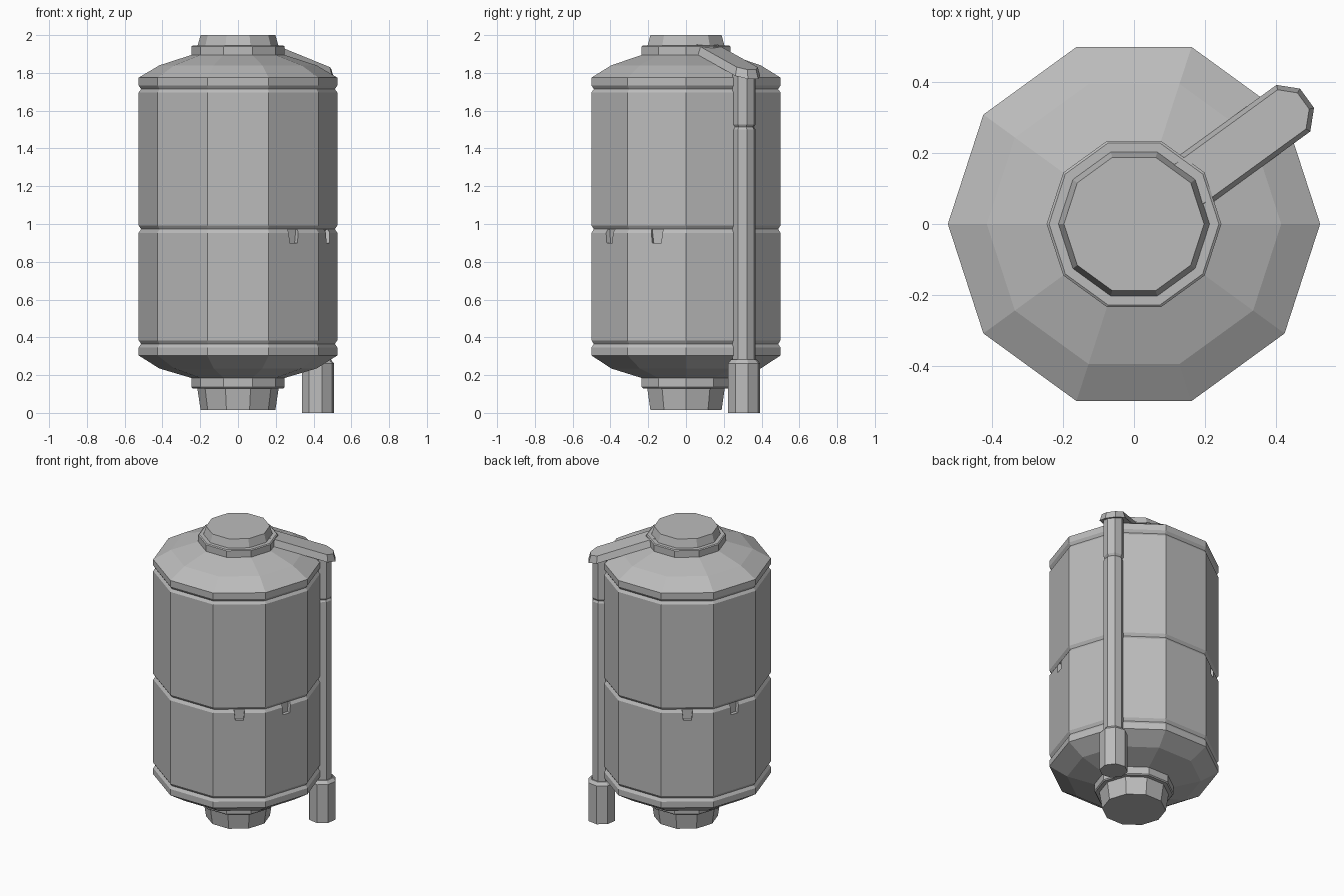
import bpy, bmesh, math
from mathutils import Matrix, Vector

if "Cube" in bpy.data.objects:
    bpy.data.objects.remove(bpy.data.objects["Cube"], do_unlink=True)

grey = bpy.data.materials.new("plain_grey")
grey.use_nodes = True
grey.diffuse_color = (0.5, 0.5, 0.5, 1)
grey.node_tree.nodes["Principled BSDF"].inputs["Base Color"].default_value = (0.5, 0.5, 0.5, 1)

R = 0.526                          # tank radius at its corners
PIPE_DIR = math.radians(36)        # side on which the drain pipe stands
PIPE_R = 0.523


def finish(name, bm):
    bmesh.ops.recalc_face_normals(bm, faces=bm.faces)
    mesh = bpy.data.meshes.new(name)
    bm.to_mesh(mesh)
    bm.free()
    mesh.materials.append(grey)
    obj = bpy.data.objects.new(name, mesh)
    bpy.context.collection.objects.link(obj)
    return obj


def lathe(name, profile, sides, turn=0.0, centre=(0, 0)):
    """Closed faceted body from (radius, height) rings."""
    bm = bmesh.new()
    rings = []
    for r, z in profile:
        angles = [turn + math.tau * i / sides for i in range(sides)]
        rings.append([bm.verts.new((centre[0] + r * math.cos(a),
                                    centre[1] + r * math.sin(a), z)) for a in angles])
    for low, high in zip(rings, rings[1:]):
        for i in range(sides):
            j = (i + 1) % sides
            bm.faces.new((low[i], low[j], high[j], high[i]))
    bm.faces.new(rings[0])
    bm.faces.new(rings[-1])
    return finish(name, bm)


def prism(name, outline_a, outline_b, matrix):
    """Solid between two matching outlines."""
    bm = bmesh.new()
    a = [bm.verts.new(p) for p in outline_a]
    b = [bm.verts.new(p) for p in outline_b]
    bm.faces.new(a)
    bm.faces.new(b)
    for i in range(len(a)):
        j = (i + 1) % len(a)
        bm.faces.new((a[i], a[j], b[j], b[i]))
    bm.transform(matrix)
    return finish(name, bm)


# Main tank: domed ends, end bands and three V grooves
G = 0.513
tank = lathe("tank_body", [
    (0.24, 0.183), (0.416, 0.235), (R, 0.304), (R, 0.346), (G, 0.365), (R, 0.384),
    (R, 0.953), (G, 0.973), (R, 0.992),
    (R, 1.696), (G, 1.714), (R, 1.733), (R, 1.775), (0.416, 1.84), (0.24, 1.897)], 10)

# Necks and collars at both ends
lathe("bottom_spout", [(0.198, 0.015), (0.216, 0.135)], 10)
lathe("bottom_collar", [(0.24, 0.13), (0.247, 0.137), (0.247, 0.185)], 10)
lathe("top_collar", [(0.247, 1.895), (0.247, 1.94), (0.24, 1.945)], 10)
lathe("top_cap", [(0.215, 1.94), (0.198, 2.0)], 10)

# Tapered notches below the middle groove, on two pairs of opposite faces
flat = R * math.cos(math.pi / 10)
for n, degrees in enumerate((-54, -18, 126, 162)):
    def section(x):
        return [(x, -0.025, 0.9), (x, 0.025, 0.9), (x, 0.033, 0.972), (x, -0.033, 0.972)]
    cutter = prism("notch_cutter_%d" % n, section(flat - 0.025), section(flat + 0.03),
                   Matrix.Rotation(math.radians(degrees), 4, "Z"))
    cutter.hide_render = True
    cutter.hide_set(True)
    cut = tank.modifiers.new("notch", "BOOLEAN")
    cut.operation = "DIFFERENCE"
    cut.solver = "EXACT"
    cut.object = cutter

# Drain pipe with a pinched joint, and its thicker foot
centre = (PIPE_R * math.cos(PIPE_DIR), PIPE_R * math.sin(PIPE_DIR))
turn = PIPE_DIR + math.pi / 8
lathe("drain_pipe", [(0.062, 0.25), (0.062, 1.5), (0.054, 1.513), (0.063, 1.527),
                     (0.063, 1.8)], 8, turn, centre)
lathe("pipe_foot", [(0.088, 0.0), (0.088, 0.262), (0.07, 0.282)], 8, turn, centre)


# Sloping arm from the collar to the pipe, with a half-octagon end
def arm_outline(size, drop):
    points = [(0.19, -size * 0.924), (0.19, size * 0.924)]
    for k in (2.5, 1.5, 0.5, -0.5, -1.5, -2.5):
        a = k * math.pi / 4
        points.append((PIPE_R + size * math.cos(a), size * math.sin(a)))
    return [Vector((x, y, 1.93 - 0.33 * (x - 0.25) - drop)) for x, y in points]


# Remove the inner corners so that the sides run straight to the end
def arm_sides(size, drop):
    pts = arm_outline(size, drop)
    return pts[:2] + pts[3:-1]


prism("pipe_arm", arm_sides(0.088, 0.045), arm_sides(0.074, 0.0),
      Matrix.Rotation(PIPE_DIR, 4, "Z"))
